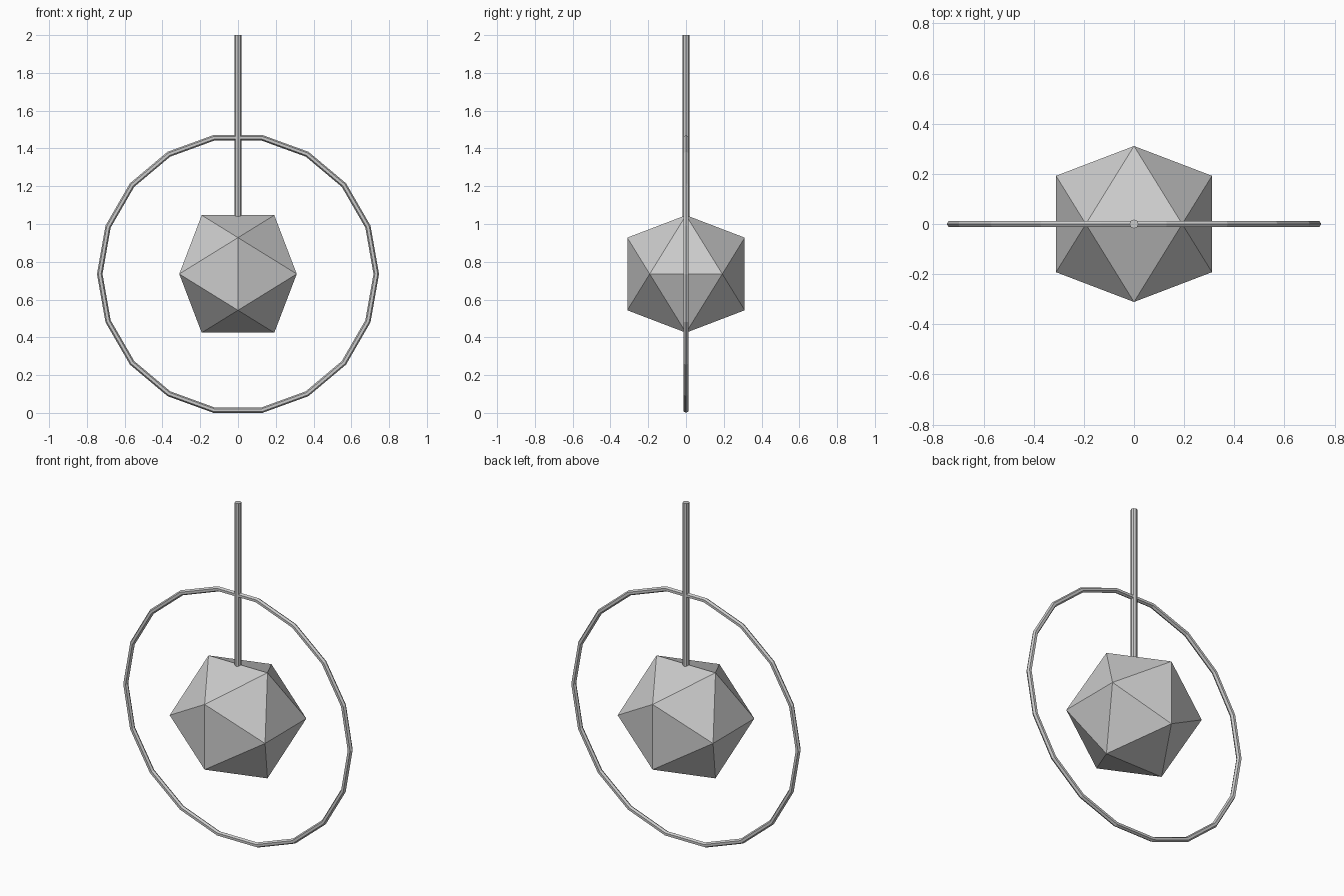
import bpy, bmesh
from math import pi, sqrt

if "Cube" in bpy.data.objects:
    bpy.data.objects.remove(bpy.data.objects["Cube"])

CENTRE_Z = 0.7355      # shared centre of gem and ring
B = 0.311              # long half-size of the gem
A = B * 2 / (1 + sqrt(5))

# Gem: icosahedron made from three golden rectangles, hulled
bm = bmesh.new()
for s in (-1, 1):
    for t in (-1, 1):
        for co in ((s * A, 0, t * B), (0, s * B, t * A), (s * B, t * A, 0)):
            bm.verts.new(co)
bmesh.ops.convex_hull(bm, input=bm.verts)
bmesh.ops.recalc_face_normals(bm, faces=bm.faces)
mesh = bpy.data.meshes.new("gem")
bm.to_mesh(mesh)
bm.free()
gem = bpy.data.objects.new("gem", mesh)
gem.location.z = CENTRE_Z
bpy.context.collection.objects.link(gem)

# Ring: upright 18-sided hoop with a six-sided section
bpy.ops.mesh.primitive_torus_add(
    major_segments=18, minor_segments=6, major_radius=0.732,
    minor_radius=0.0147, location=(0, 0, CENTRE_Z), rotation=(pi / 2, 0, 0))
bpy.context.object.name = "ring"

# Hanging rod: from just inside the gem to the top
BOTTOM, TOP = 1.0, 2.0
bpy.ops.mesh.primitive_cylinder_add(
    vertices=8, radius=0.018, depth=TOP - BOTTOM,
    location=(0, 0, (TOP + BOTTOM) / 2))
bpy.context.object.name = "hanging_rod"
